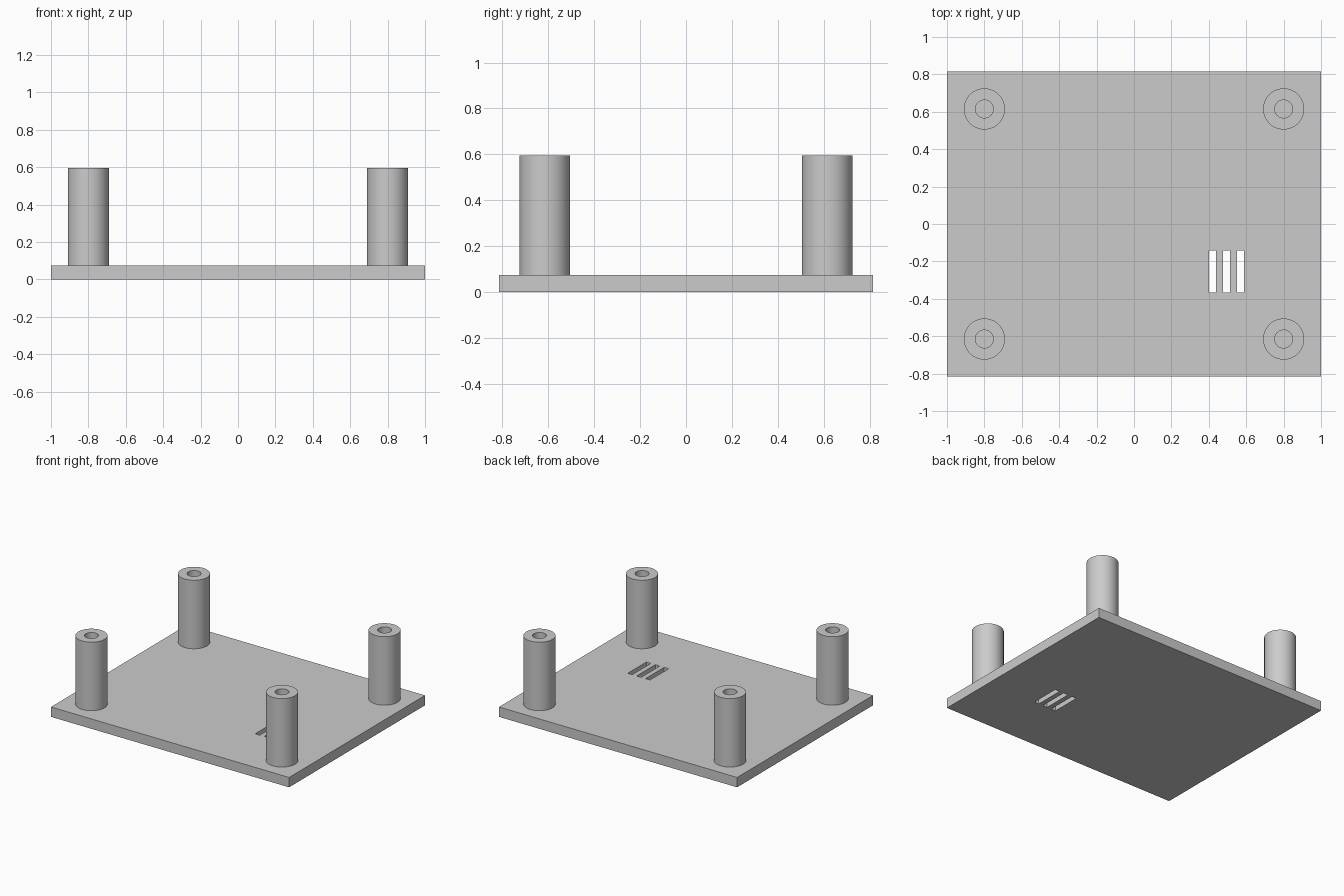
import bpy, bmesh, math
from mathutils import Vector

cube = bpy.data.objects.get("Cube")
if cube:
    bpy.data.objects.remove(cube, do_unlink=True)

WIDTH, DEPTH, THICK = 2.0, 1.63, 0.075
POST_X, POST_Y, POST_TOP = 0.8, 0.615, 0.595
POST_R, BORE_R, SIDES = 0.11, 0.048, 64

grey = bpy.data.materials.new("light grey")
grey.use_nodes = True
colour = (0.6, 0.6, 0.6, 1)
grey.diffuse_color = colour
grey.node_tree.nodes["Principled BSDF"].inputs["Base Color"].default_value = colour


def add_object(name, bm):
    bmesh.ops.recalc_face_normals(bm, faces=bm.faces)
    mesh = bpy.data.meshes.new(name)
    bm.to_mesh(mesh)
    bm.free()
    mesh.materials.append(grey)
    obj = bpy.data.objects.new(name, mesh)
    bpy.context.collection.objects.link(obj)
    return obj


def add_box(bm, size, centre):
    verts = bmesh.ops.create_cube(bm, size=1)["verts"]
    bmesh.ops.scale(bm, vec=size, verts=verts)
    bmesh.ops.translate(bm, vec=centre, verts=verts)


# Base plate
bm = bmesh.new()
add_box(bm, (WIDTH, DEPTH, THICK), (0, 0, THICK / 2))
plate = add_object("base_plate", bm)

# Three vent slots cut through the plate
bm = bmesh.new()
for i in (-1, 0, 1):
    add_box(bm, (0.038, 0.224, THICK * 3), (0.495 + i * 0.075, -0.254, THICK / 2))
cutter = add_object("vent_slot_cutter", bm)
cutter.hide_render = True
cutter.hide_set(True)
cut = plate.modifiers.new("vent_slots", "BOOLEAN")
cut.operation = "DIFFERENCE"
cut.solver = "EXACT"
cut.object = cutter
bpy.context.view_layer.objects.active = plate
bpy.ops.object.modifier_apply(modifier=cut.name)
bpy.data.objects.remove(cutter, do_unlink=True)


# Hollow corner posts, turned from a closed wall section
def add_post(name, x, y):
    section = [(BORE_R, THICK), (BORE_R, POST_TOP), (POST_R, POST_TOP), (POST_R, THICK)]
    bm = bmesh.new()
    verts = [bm.verts.new((r, 0, z)) for r, z in section]
    edges = [bm.edges.new((verts[i], verts[(i + 1) % 4])) for i in range(4)]
    bmesh.ops.spin(bm, geom=verts + edges, cent=(0, 0, 0), axis=(0, 0, 1),
                   angle=math.tau, steps=SIDES, use_merge=True)
    bmesh.ops.remove_doubles(bm, verts=bm.verts, dist=0.0001)
    post = add_object(name, bm)
    post.location = Vector((x, y, 0))
    bpy.ops.object.select_all(action="DESELECT")
    post.select_set(True)
    bpy.context.view_layer.objects.active = post
    bpy.ops.object.shade_smooth_by_angle(angle=math.radians(30))


for side, sx in (("left", 1), ("right", -1)):
    for end, sy in (("front", -1), ("back", 1)):
        add_post(f"{end}_{side}_post", sx * POST_X, sy * POST_Y)
